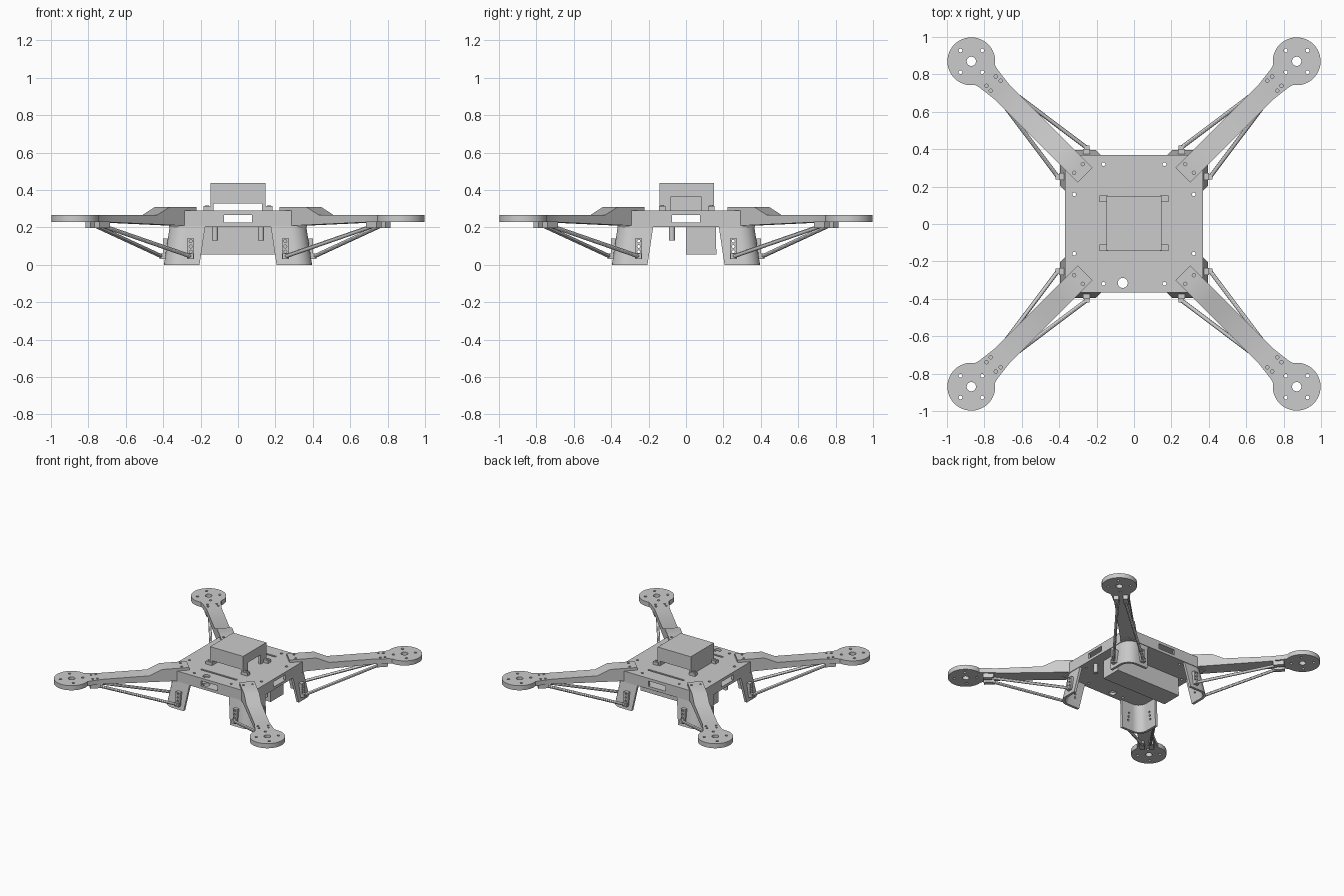
import bpy, bmesh, math
from mathutils import Vector, Matrix

if "Cube" in bpy.data.objects:
    bpy.data.objects.remove(bpy.data.objects["Cube"])

def to_object(name, bm):
    bmesh.ops.recalc_face_normals(bm, faces=bm.faces)
    me = bpy.data.meshes.new(name)
    bm.to_mesh(me)
    bm.free()
    ob = bpy.data.objects.new(name, me)
    bpy.context.collection.objects.link(ob)
    return ob

def add_box(bm, x0, x1, y0, y1, z0, z1):
    m = Matrix.Translation(((x0 + x1) / 2, (y0 + y1) / 2, (z0 + z1) / 2))
    bmesh.ops.create_cube(bm, size=1, matrix=m @ Matrix.Diagonal((x1 - x0, y1 - y0, z1 - z0, 1)))

def add_rod(bm, a, b, r, n=24):
    a, b = Vector(a), Vector(b)
    d = b - a
    m = Matrix.Translation((a + b) / 2) @ d.to_track_quat('Z', 'Y').to_matrix().to_4x4()
    bmesh.ops.create_cone(bm, cap_ends=True, segments=n, radius1=r, radius2=r, depth=d.length, matrix=m)

def add_prism(bm, low, high):
    a = [bm.verts.new(p) for p in low]
    b = [bm.verts.new(p) for p in high]
    bm.faces.new(a)
    bm.faces.new(b)
    for i in range(len(a)):
        j = (i + 1) % len(a)
        bm.faces.new((a[i], a[j], b[j], b[i]))

def combine(ob, bm, operation='DIFFERENCE'):
    cutter = to_object("cutter", bm)
    cutter.hide_render = True
    mod = ob.modifiers.new("cut", 'BOOLEAN')
    mod.operation, mod.object, mod.solver = operation, cutter, 'EXACT'
    bpy.context.view_layer.objects.active = ob
    bpy.ops.object.modifier_apply(modifier=mod.name)
    bpy.data.objects.remove(cutter)

def smooth(ob):
    bpy.ops.object.select_all(action='DESELECT')
    ob.select_set(True)
    bpy.context.view_layer.objects.active = ob
    bpy.ops.object.shade_smooth_by_angle(angle=math.radians(30))

def four(ob, start=0):
    for k in range(4):
        o = ob if k == 0 else ob.copy()
        if k:
            bpy.context.collection.objects.link(o)
            o.name = f"{ob.name}_{k + 1}"
        o.rotation_euler.z = start + k * math.pi / 2

# hollow body with side windows, grooves and screw holes
bm = bmesh.new()
add_box(bm, -.37, .37, -.365, .37, .203, .289)
body = to_object("body_frame", bm)
bm = bmesh.new()
add_box(bm, -.35, .35, -.345, .35, .222, .27)
combine(body, bm)
bm = bmesh.new()
add_box(bm, -.075, .075, -.5, .5, .225, .267)
combine(body, bm)
bm = bmesh.new()
add_box(bm, -.5, .5, -.075, .075, .225, .267)
combine(body, bm)
bm = bmesh.new()
for y in (.25, -.24):
    add_box(bm, -.16, .16, y - .008, y + .008, .281, .3)
for sx in (-1, 1):
    for sy in (-1, 1):
        for x, y in ((.163, .32), (.32, .158)):
            add_rod(bm, (sx * x, sy * y, .1), (sx * x, sy * y, .4), .01, 16)
add_rod(bm, (-.06, -.315, .1), (-.06, -.315, .4), .027)
combine(body, bm)
smooth(body)

# electronics cover: open front and back, notch on the right side
bm = bmesh.new()
add_box(bm, -.148, .146, -.143, .15, .288, .437)
cover = to_object("top_cover", bm)
for b in ((-.13, .128, -.126, .133, .2, .42), (-.13, .128, -.3, .3, .2, .328), (0, .3, -.08, .08, .2, .365)):
    bm = bmesh.new()
    add_box(bm, *b)
    combine(cover, bm)
bm = bmesh.new()
for sx in (-1, 1):
    for y in (-.127, .135):
        x0, x1 = sorted((sx * .14, sx * .185))
        add_box(bm, x0, x1, y - .018, y + .018, .287, .313)
        add_rod(bm, (sx * .166, y, .31), (sx * .166, y, .318), .01, 12)
to_object("cover_feet", bm)

# battery box and pegs under the body
bm = bmesh.new()
add_box(bm, -.29, .29, 0, .16, .085, .21)
add_box(bm, -.29, .29, 0, .163, .055, .085)
to_object("battery_box", bm)
bm = bmesh.new()
for x in (-.3, -.123, .123, .3):
    add_rod(bm, (x, -.075, .13), (x, -.075, .21), .016)
smooth(to_object("under_pegs", bm))

# arm: tapered side profile joined with the motor disc, built along x
side = [(.37, .206), (.37, .31), (.57, .31), (.665, .267), (1.1, .267), (1.1, .23)]
bm = bmesh.new()
add_prism(bm, [(x, -.056, z) for x, z in side], [(x, .056, z) for x, z in side])
arm = to_object("arm", bm)
R, C = .128, 1.23
plan = [(1.0, .056), (1.1, .068)]
for i in range(49):
    a = math.radians(144 - 288 * i / 48)
    plan.append((C + R * math.cos(a), R * math.sin(a)))
plan += [(1.1, -.068), (1.0, -.056)]
bm = bmesh.new()
add_prism(bm, [(x, y, .23) for x, y in plan], [(x, y, .267) for x, y in plan])
combine(arm, bm, 'UNION')
bm = bmesh.new()
holes = [(C, 0, .025)] + [(C + x, y, .01) for x, y in ((.082, 0), (-.082, 0), (0, .082), (0, -.082))]
for s in (-1, 1):
    holes += [(1.08, s * .035, .009), (1.045, s * .038, .009), (.42, s * .033, .009)]
for x, y, r in holes:
    add_rod(bm, (x, y, .1), (x, y, .4), r, 20)
combine(arm, bm)
smooth(arm)
four(arm, math.pi / 4)

# strut clamps under the arm
bm = bmesh.new()
for s in (-1, 1):
    y0, y1 = sorted((s * .016, s * .052))
    add_box(bm, 1.02, 1.1, y0, y1, .196, .232)
four(to_object("strut_clamp", bm), math.pi / 4)

# leg: rounded corner angle leaning outward, with strut brackets
def corner(off, end, r):
    o = .365 - off
    pts = [(o, end)]
    for i in range(13):
        a = math.pi / 2 * i / 12
        pts.append((o - r + r * math.cos(a), o - r + r * math.sin(a)))
    return pts + [(end, o)]
section = corner(0, .175, .09) + corner(.02, .175, .07)[::-1]
bm = bmesh.new()
add_prism(bm, [(x + .031, y + .031, 0) for x, y in section], [(x, y, .206) for x, y in section])
leg = to_object("leg", bm)
bm = bmesh.new()
add_box(bm, .235, .272, .372, .402, .03, .14)
add_box(bm, .372, .402, .235, .272, .03, .14)
combine(leg, bm, 'UNION')
bm = bmesh.new()
for z in (.07, .098, .126):
    add_rod(bm, (.253, .33, z), (.253, .5, z), .008, 12)
    add_rod(bm, (.33, .253, z), (.5, .253, z), .008, 12)
combine(leg, bm)
smooth(leg)
four(leg)

# paired struts from leg bracket to arm
bm = bmesh.new()
add_box(bm, .238, .268, .4, .42, .03, .06)
add_box(bm, .4, .42, .238, .268, .03, .06)
add_rod(bm, (.253, .408, .045), (.735, .77, .212), .011, 12)
add_rod(bm, (.408, .253, .045), (.77, .735, .212), .011, 12)
struts = to_object("struts", bm)
smooth(struts)
four(struts)
